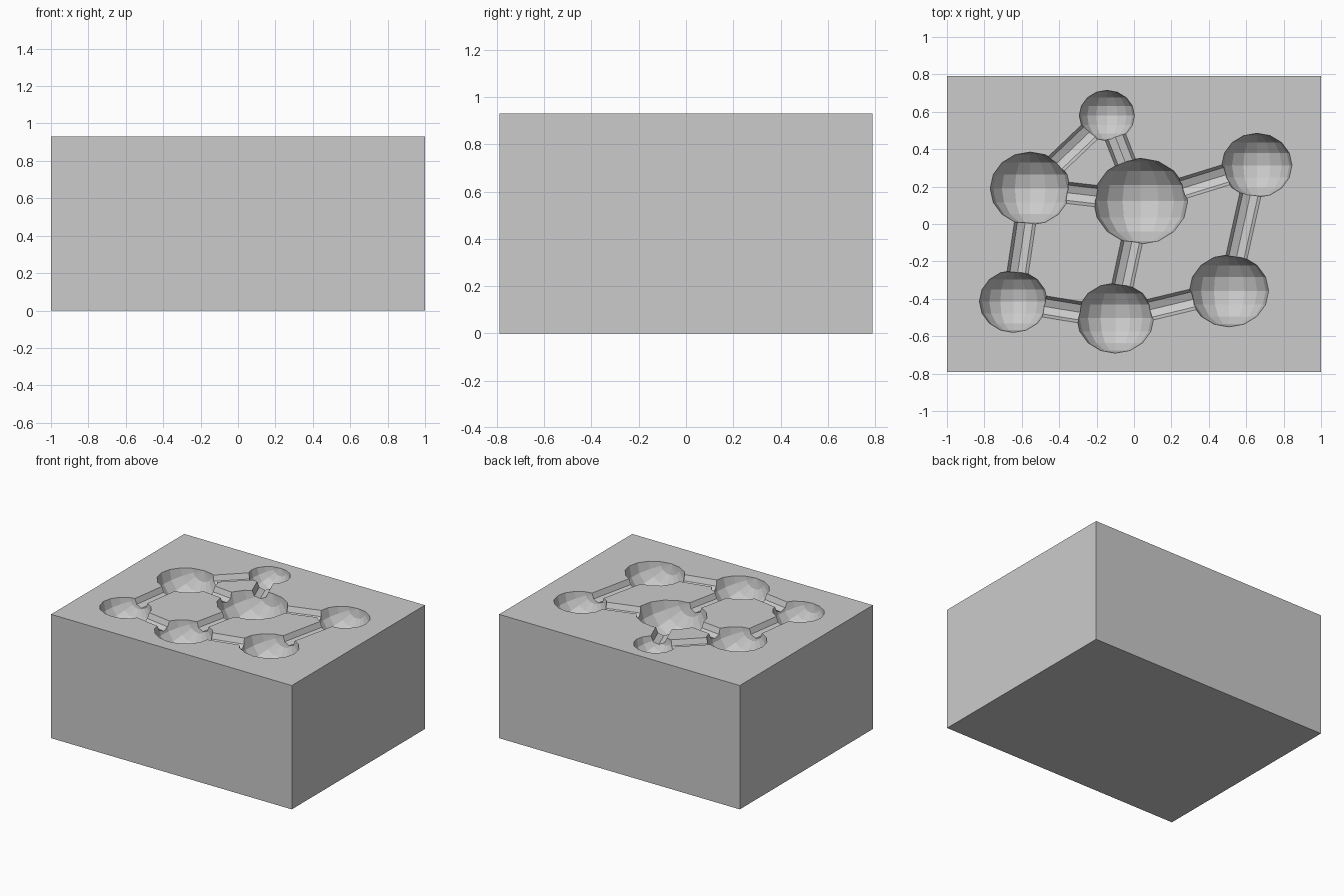
import bpy, bmesh
from math import pi
from mathutils import Matrix, Vector

if "Cube" in bpy.data.objects:
    bpy.data.objects.remove(bpy.data.objects["Cube"])

TOP = 0.93
# ball cavities: x, y, radius
BALLS = [(-0.145, 0.58, 0.148), (-0.555, 0.19, 0.214), (0.035, 0.122, 0.252),
         (0.657, 0.314, 0.188), (0.508, -0.357, 0.212), (-0.1, -0.503, 0.206),
         (-0.645, -0.414, 0.182)]
# pairs of balls joined by a groove
LINKS = [(0, 1), (0, 2), (1, 2), (2, 3), (3, 4), (4, 5), (5, 2), (5, 6), (6, 1)]


def to_object(bm, name):
    mesh = bpy.data.meshes.new(name)
    bm.to_mesh(mesh)
    bm.free()
    ob = bpy.data.objects.new(name, mesh)
    bpy.context.collection.objects.link(ob)
    return ob


def ball(i, x, y, r):
    bm = bmesh.new()
    m = (Matrix.Translation((x, y, TOP + 0.001)) @ Matrix.Diagonal((r, r * 0.91, r, 1))
         @ Matrix.Rotation(pi / 2, 4, 'X'))
    bmesh.ops.create_uvsphere(bm, u_segments=16, v_segments=8, radius=1, matrix=m)
    return to_object(bm, f"ball_cutter_{i}")


def groove(i, a, b):
    p, q = (Vector((*BALLS[k][:2], TOP + 0.002)) for k in (a, b))
    d = q - p
    # eight-sided rod with side corners level with the top face
    m = Matrix.Translation((p + q) / 2) @ d.to_track_quat('Z', 'Y').to_matrix().to_4x4()
    bm = bmesh.new()
    bmesh.ops.create_cone(bm, cap_ends=True, segments=8, radius1=0.058, radius2=0.058,
                          depth=d.length - 0.1, matrix=m)
    return to_object(bm, f"groove_cutter_{i}")


# solid block
bm = bmesh.new()
bmesh.ops.create_cube(bm, size=1, matrix=Matrix.Translation((0, 0, TOP / 2))
                      @ Matrix.Diagonal((2, 1.58, TOP, 1)))
block = to_object(bm, "mould_block")

# carve the balls and grooves into the top
cutters = [ball(i, *b) for i, b in enumerate(BALLS)]
cutters += [groove(i, *l) for i, l in enumerate(LINKS)]
for c in cutters:
    c.hide_render = True
    mod = block.modifiers.new(c.name, 'BOOLEAN')
    mod.operation = 'DIFFERENCE'
    mod.solver = 'EXACT'
    mod.object = c

# bake the carving and drop the cutters
deps = bpy.context.evaluated_depsgraph_get()
carved = bpy.data.meshes.new_from_object(block.evaluated_get(deps))
block.modifiers.clear()
block.data = carved
for c in cutters:
    bpy.data.objects.remove(c)
